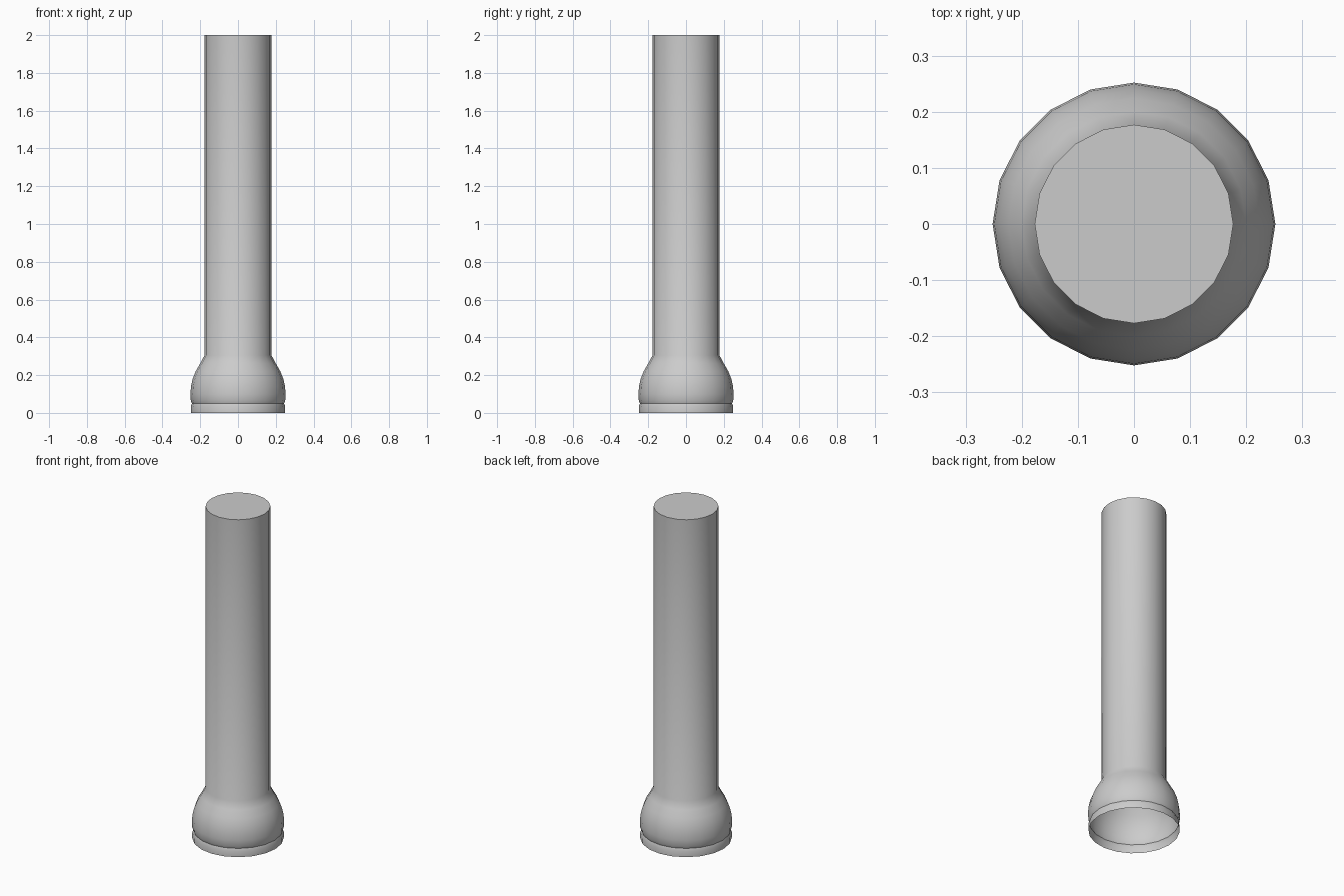
import bpy
import bmesh
from math import cos, sin, tau, radians

if "Cube" in bpy.data.objects:
    bpy.data.objects.remove(bpy.data.objects["Cube"])

SIDES = 20

# Half-profile (radius, height): grooved foot, flared shoulder, straight shaft
profile = [
    (0.25, 0.0), (0.25, 0.035), (0.244, 0.05), (0.25, 0.065),
    (0.252, 0.10), (0.249, 0.14), (0.24, 0.18), (0.224, 0.22),
    (0.20, 0.262), (0.177, 0.305), (0.177, 2.0),
]

bm = bmesh.new()
rings = [
    [bm.verts.new((r * cos(tau * i / SIDES), r * sin(tau * i / SIDES), z))
     for i in range(SIDES)]
    for r, z in profile
]

# Side walls
for low, high in zip(rings, rings[1:]):
    for i in range(SIDES):
        j = (i + 1) % SIDES
        bm.faces.new((low[i], low[j], high[j], high[i]))

# Flat top cap; the underside stays open
bm.faces.new(rings[-1])

mesh = bpy.data.meshes.new("post")
bm.to_mesh(mesh)
bm.free()
post = bpy.data.objects.new("post", mesh)
bpy.context.collection.objects.link(post)

# Smooth walls, sharp cap edge
bpy.context.view_layer.objects.active = post
post.select_set(True)
bpy.ops.object.shade_smooth_by_angle(angle=radians(40))
